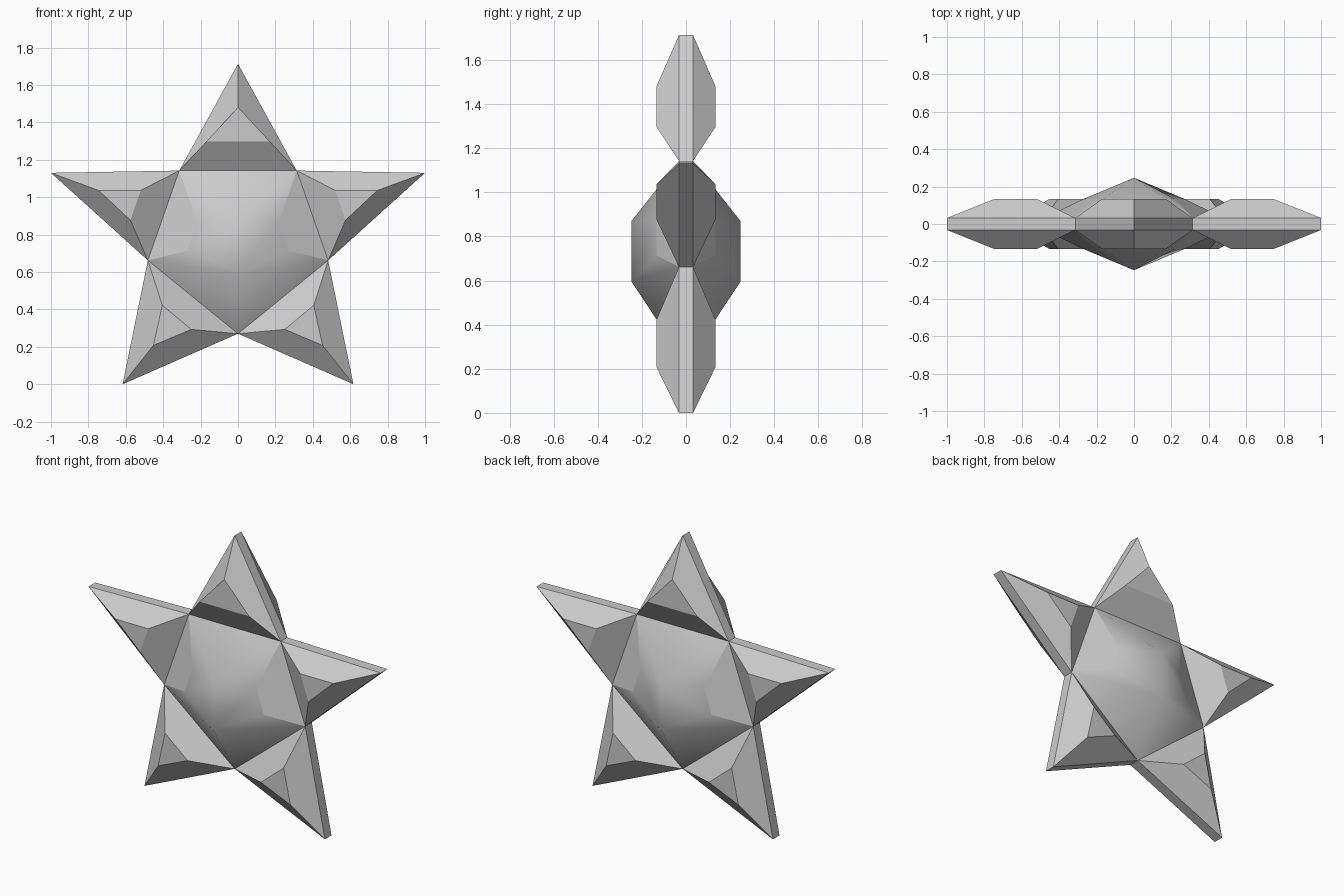
import bpy, bmesh

if "Cube" in bpy.data.objects:
    bpy.data.objects.remove(bpy.data.objects["Cube"])

RIM, ARM_H, DOME_H = 0.032, 0.134, 0.247


def solid(name, outline, raised, faces, smooth=False, flat=()):
    """Rimmed plate: outline (x, z), raised points (x, depth, z), mirrored front/back."""
    bm = bmesh.new()
    n = len(outline)
    sides = []
    for s in (-1, 1):
        pts = [(x, s * RIM, z) for x, z in outline] + [(x, s * d, z) for x, d, z in raised]
        vs = [bm.verts.new(p) for p in pts]
        sides.append(vs)
        for i, f in enumerate(faces):
            face = bm.faces.new([vs[k] for k in f])
            face.smooth = smooth
            if i in flat:
                for e in face.edges:
                    e.smooth = False
    # rim joining front and back
    for i in range(n):
        j = (i + 1) % n
        face = bm.faces.new((sides[0][i], sides[0][j], sides[1][j], sides[1][i]))
        for e in face.edges:
            e.smooth = False
    bmesh.ops.recalc_face_normals(bm, faces=bm.faces[:])
    me = bpy.data.meshes.new(name)
    bm.to_mesh(me)
    bm.free()
    ob = bpy.data.objects.new(name, me)
    bpy.context.collection.objects.link(ob)
    return ob


# Arms: tip, two roots, with an inset raised triangle
def arm(name, outer, inner, m=1):
    solid(name, [(m * x, z) for x, z in outer], [(m * x, ARM_H, z) for x, z in inner],
          [(0, 1, 4, 3), (1, 2, 5, 4), (2, 0, 3, 5), (3, 4, 5)])


A, B, C = (0.314, 1.142), (0.482, 0.662), (0, 0.27)
arm("top_arm", [(0, 1.713), A, (-A[0], A[1])],
    [(0, 1.48), (0.17, 1.297), (-0.17, 1.297)])
for side, m in (("right", 1), ("left", -1)):
    arm(side + "_arm", [(1.0, 1.13), B, A],
        [(0.745, 1.036), (0.575, 0.877), (0.52, 1.036)], m)
    arm(side + "_leg", [(0.617, 0.0), C, B],
        [(0.452, 0.208), (0.25, 0.293), (0.405, 0.422)], m)

# Smooth domed body with a flat facet on each side
solid("body", [A, B, C, (-B[0], B[1]), (-A[0], A[1])],
      [(0.22, ARM_H, 0.868), (0.27, ARM_H, 0.715), (0, DOME_H, 0.595),
       (-0.27, ARM_H, 0.715), (-0.22, ARM_H, 0.868), (0, DOME_H, 0.87)],
      [(0, 1, 6, 5), (3, 4, 9, 8), (4, 0, 10), (0, 5, 10), (4, 10, 9),
       (5, 6, 7, 10), (8, 9, 10, 7), (1, 2, 7), (1, 7, 6), (2, 3, 7), (3, 8, 7)],
      smooth=True, flat=(0, 1))
